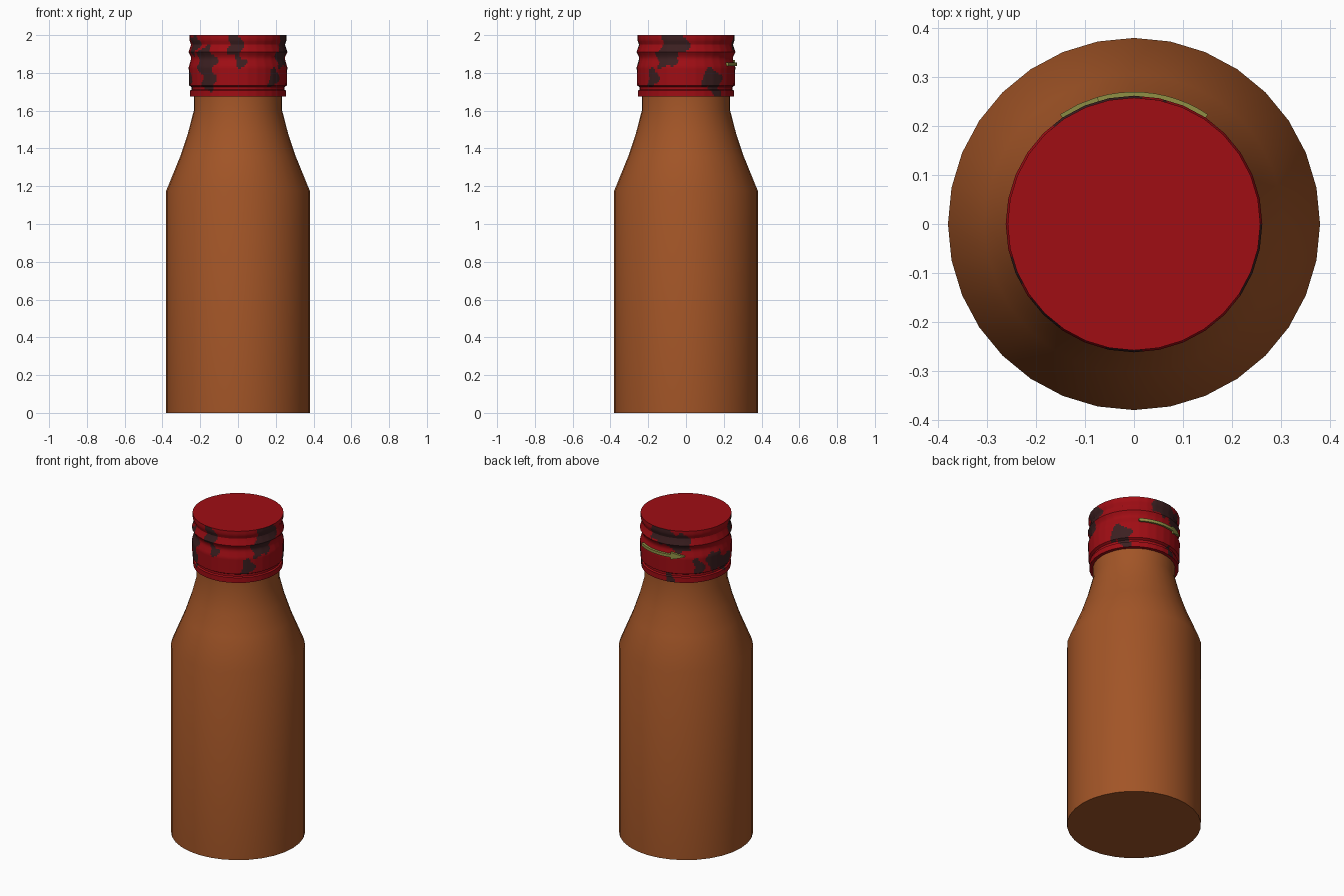
import bpy, bmesh, math

if "Cube" in bpy.data.objects:
    bpy.data.objects.remove(bpy.data.objects["Cube"])

SIDES = 32


def material(name, rgb):
    m = bpy.data.materials.new(name)
    m.diffuse_color = (*rgb, 1)
    m.use_nodes = True
    m.node_tree.nodes["Principled BSDF"].inputs["Base Color"].default_value = m.diffuse_color
    return m


BROWN = material("amber_brown", (0.36, 0.09, 0.02))
RED = material("cap_red", (0.35, 0.004, 0.007))
DARK = material("cap_dark", (0.045, 0.014, 0.015))
GREEN = material("olive_green", (0.28, 0.28, 0.06))


def finish(name, bm, mats, angle=30):
    bmesh.ops.recalc_face_normals(bm, faces=bm.faces)
    me = bpy.data.meshes.new(name)
    bm.to_mesh(me)
    bm.free()
    ob = bpy.data.objects.new(name, me)
    bpy.context.collection.objects.link(ob)
    for m in mats:
        me.materials.append(m)
    bpy.ops.object.select_all(action='DESELECT')
    ob.select_set(True)
    bpy.context.view_layer.objects.active = ob
    bpy.ops.object.shade_smooth_by_angle(angle=math.radians(angle))
    return ob


def lathe(profile, split=1):
    """Closed 32-sided turned form; split cuts each flat side into columns."""
    bm = bmesh.new()
    n = SIDES * split
    step = 2 * math.pi / SIDES
    rings = []
    for r, z in profile:
        ring = []
        for i in range(n):
            k, t = i // split, (i % split) / split
            a, b = k * step, (k + 1) * step
            ring.append(bm.verts.new((r * (math.cos(a) * (1 - t) + math.cos(b) * t),
                                      r * (math.sin(a) * (1 - t) + math.sin(b) * t), z)))
        rings.append(ring)
    for lo, hi in zip(rings, rings[1:]):
        for i in range(n):
            j = (i + 1) % n
            bm.faces.new((lo[i], lo[j], hi[j], hi[i]))
    bm.faces.new(rings[0][::-1])
    bm.faces.new(rings[-1])
    return bm


# Bottle: straight body, sloping shoulder, short neck
finish("bottle", lathe([(0.38, 0), (0.38, 1.176), (0.305, 1.36), (0.265, 1.48),
                        (0.234, 1.60), (0.234, 1.70)]), [BROWN])

# Cap: lower band, groove, skirt, waist, bead and lip
outline = [(0.254, 1.675), (0.254, 1.707), (0.245, 1.712), (0.245, 1.725), (0.259, 1.733),
           (0.261, 1.83), (0.249, 1.872), (0.249, 1.885), (0.262, 1.91), (0.251, 1.942),
           (0.249, 1.95), (0.258, 1.975), (0.258, 2.0)]
fine = [outline[0]]
for (r0, z0), (r1, z1) in zip(outline, outline[1:]):
    m = max(1, round((z1 - z0) / 0.01))
    fine += [(r0 + (r1 - r0) * i / m, z0 + (z1 - z0) * i / m) for i in range(1, m + 1)]
cap = lathe(fine, 6)

# Dark camouflage patches: (azimuth, height, half angle, half height)
patches = [(-132, 1.87, 15, 0.07), (-128, 1.77, 10, 0.07), (-93, 1.95, 9, 0.07),
           (-88, 1.86, 7, 0.03), (-25, 1.88, 13, 0.055), (-14, 1.95, 18, 0.06),
           (-43, 1.77, 8, 0.05), (32, 1.77, 14, 0.05), (38, 1.71, 8, 0.05),
           (92, 1.96, 20, 0.05), (116, 1.92, 16, 0.06), (141, 1.77, 7, 0.05),
           (165, 1.79, 13, 0.06), (185, 1.76, 14, 0.05), (205, 1.95, 12, 0.05),
           (103, 1.69, 6, 0.03)]
for f in cap.faces:
    c = f.calc_center_median()
    if len(f.verts) > 4:
        continue
    az = math.degrees(math.atan2(c.y, c.x)) + 2.5 * math.sin(c.z * 70)
    z = c.z + 0.012 * math.sin(az * 0.35)
    for a, h, da, dh in patches:
        d = (az - a + 180) % 360 - 180
        if (d / da) ** 2 + ((z - h) / dh) ** 2 < 1:
            f.material_index = 1
            break
finish("cap", cap, [RED, DARK])

# Arrow wrapped round the back of the cap
bm = bmesh.new()
stations = [(56 + 5 * i, 0.009) for i in range(11)] + [(106.01, 0.022), (115, 0.012), (124, 0.001)]
rings = []
for deg, half in stations:
    a = math.radians(deg)
    rings.append([bm.verts.new((r * math.cos(a), r * math.sin(a), 1.845 + s * half))
                  for r, s in ((0.255, -1), (0.27, -1), (0.27, 1), (0.255, 1))])
for p, q in zip(rings, rings[1:]):
    for i in range(4):
        j = (i + 1) % 4
        bm.faces.new((p[i], p[j], q[j], q[i]))
bm.faces.new(rings[0])
bm.faces.new(rings[-1])
finish("turn_arrow", bm, [GREEN])
